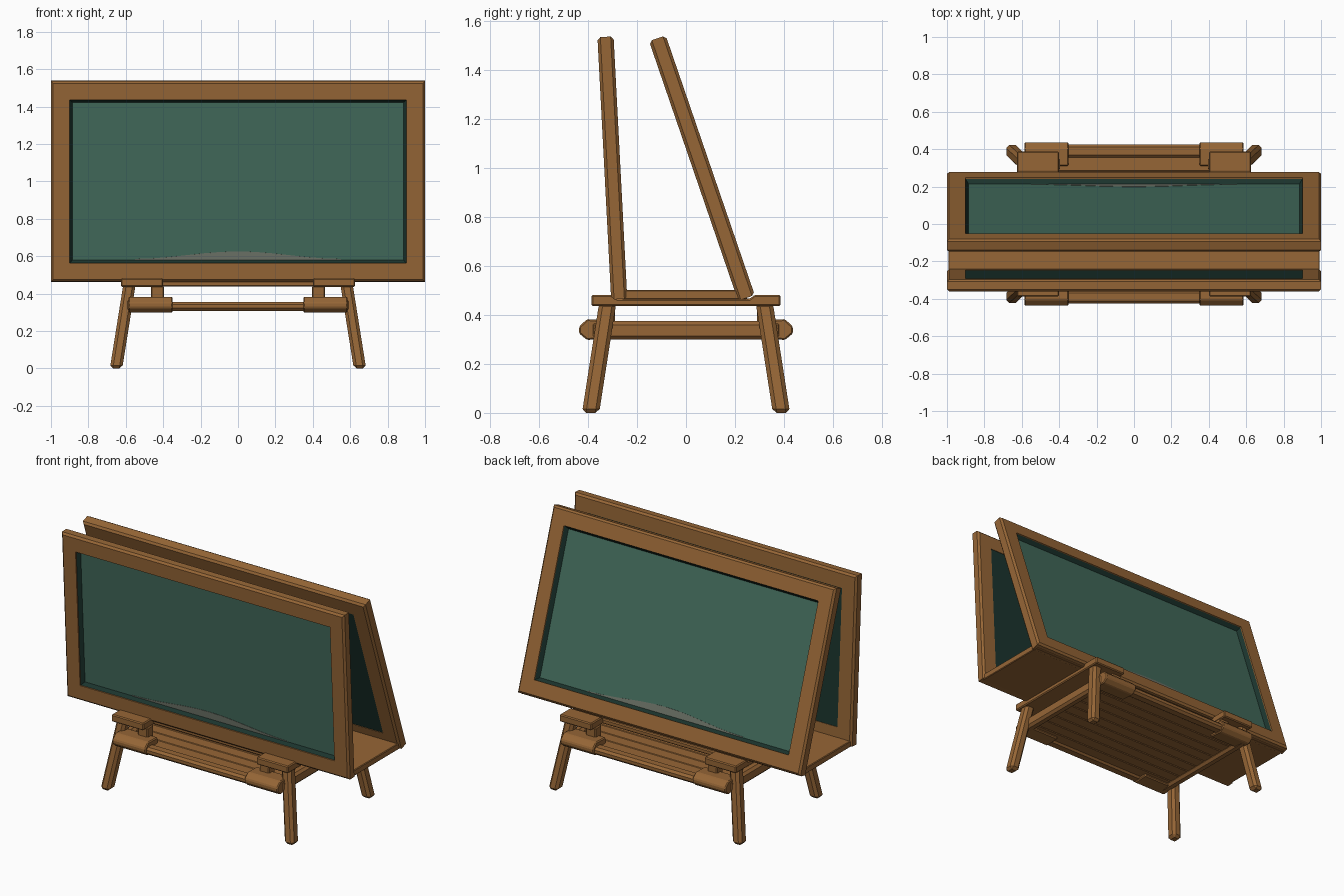
import bpy, bmesh, math
from mathutils import Vector

if "Cube" in bpy.data.objects:
    bpy.data.objects.remove(bpy.data.objects["Cube"])


def material(name, rgb):
    m = bpy.data.materials.new(name)
    lin = [((c / 255 + 0.055) / 1.055) ** 2.4 for c in rgb]
    m.diffuse_color = (*lin, 1)
    m.use_nodes = True
    m.node_tree.nodes["Principled BSDF"].inputs["Base Color"].default_value = m.diffuse_color
    return m


WOOD = material("warm_wood", (150, 102, 54))
GREEN = material("board_green", (66, 106, 91))
DARK = material("dark_green", (27, 52, 45))
DUST = material("chalk_dust", (108, 114, 103))


def finish(name, bm, mats, bevel=0.0):
    bmesh.ops.recalc_face_normals(bm, faces=bm.faces[:])
    me = bpy.data.meshes.new(name)
    bm.to_mesh(me)
    bm.free()
    for m in mats:
        me.materials.append(m)
    ob = bpy.data.objects.new(name, me)
    bpy.context.collection.objects.link(ob)
    if bevel:
        b = ob.modifiers.new("chamfer", 'BEVEL')
        b.width = bevel
        b.segments = 1
    return ob


def box(name, x, y, z, bevel=0.006):
    bm = bmesh.new()
    bmesh.ops.create_cube(bm, size=1)
    for v in bm.verts:
        v.co = Vector([(r[0] + r[1]) / 2 + c * (r[1] - r[0]) for c, r in zip(v.co, (x, y, z))])
    return finish(name, bm, [WOOD], bevel)


def prism_x(name, profile, x0, x1, bevel=0.006):
    """Extrude a (y, z) profile along x."""
    bm = bmesh.new()
    a = [bm.verts.new((x0, y, z)) for y, z in profile]
    b = [bm.verts.new((x1, y, z)) for y, z in profile]
    bm.faces.new(a)
    bm.faces.new(b)
    n = len(a)
    for i in range(n):
        bm.faces.new((a[i], a[(i + 1) % n], b[(i + 1) % n], b[i]))
    return finish(name, bm, [WOOD], bevel)


def board(side, base, top, facing, t):
    """Framed panel; local coords are x, depth (+ is outward) and height."""
    base, top = Vector((0, *base)), Vector((0, *top))
    length = (top - base).length
    up = (top - base).normalized()
    out = up.cross(Vector((1, 0, 0))) * facing

    def place(x, d, h):
        return base + Vector((x, 0, 0)) + out * d + up * h

    def rings(bm, profile):
        return [[bm.verts.new(place(sx * (1 - i), d, i if sz < 0 else length - i))
                 for sx, sz in ((-1, -1), (1, -1), (1, 1), (-1, 1))] for i, d in profile]

    def skin(bm, a, b):
        for k in range(4):
            bm.faces.new((a[k], a[(k + 1) % 4], b[(k + 1) % 4], b[k]))

    # wooden frame: chamfered section swept round the rectangle
    c = 0.012
    bm = bmesh.new()
    loops = rings(bm, [(c, t), (0, t - c), (0, c - t), (c, -t), (0.1, -t), (0.1, t)])
    for i in range(len(loops)):
        skin(bm, loops[i], loops[(i + 1) % len(loops)])
    finish(side + "_frame", bm, [WOOD])

    # writing panel: dark rim and inside, light green outer face
    face_d = 0.004
    bm = bmesh.new()
    r = rings(bm, [(0.099, 0.003 - t), (0.099, t - 0.006), (0.116, face_d)])
    bm.faces.new(r[0])
    skin(bm, r[0], r[1])
    skin(bm, r[1], r[2])
    for f in bm.faces:
        f.material_index = 1
    bm.faces.new(r[2]).material_index = 0
    finish(side + "_panel", bm, [GREEN, DARK])

    # chalk dust heaped along the bottom of the panel
    bm = bmesh.new()
    for d in (face_d + 0.002,):
        lo, hi = [], []
        for i in range(13):
            x = -0.55 + 1.1 * i / 12
            lo.append(bm.verts.new(place(x, d, 0.116)))
            hi.append(bm.verts.new(place(x, d, 0.121 + 0.04 * math.cos(x / 1.1 * math.pi) ** 2)))
        for i in range(12):
            f = bm.faces.new((lo[i], lo[i + 1], hi[i + 1], hi[i]))
        geom = bmesh.ops.extrude_face_region(bm, geom=bm.faces[:])["geom"]
        for v in geom:
            if isinstance(v, bmesh.types.BMVert):
                v.co -= out * 0.004
    finish(side + "_chalk_dust", bm, [DUST])


# two boards and the shelf joining them
board("front", (-0.273, 0.465), (-0.329, 1.537), -1, 0.033)
board("rear", (0.247, 0.47), (-0.117, 1.531), 1, 0.036)
box("joining_shelf", (-0.992, 0.992), (-0.262, 0.25), (0.463, 0.502), 0.004)

# beams under the boards
box("cross_beam", (-0.6, 0.6), (-0.28, 0.27), (0.437, 0.468))
for s, side in ((-1, "left"), (1, "right")):
    prism_x(side + "_top_beam",
            [(-0.387, 0.436), (0.387, 0.436), (0.387, 0.482), (0.28, 0.482),
             (0.26, 0.466), (-0.28, 0.466), (-0.3, 0.482), (-0.387, 0.482)],
            s * 0.4, s * 0.625)

# splayed legs, short posts and rail end blocks at the four corners
for sx, a in ((-1, "left"), (1, "right")):
    for sy, b in ((-1, "front"), (1, "rear")):
        bm = bmesh.new()
        bmesh.ops.create_cube(bm, size=1)
        for v in bm.verts:
            cx, cy, z = (0.58, 0.32, 0.45) if v.co.z > 0 else (0.652, 0.39, 0)
            v.co = (sx * cx + v.co.x * 0.066, sy * cy + v.co.y * 0.07, z)
        finish(f"{b}_{a}_leg", bm, [WOOD], 0.016)
        box(f"{b}_{a}_post", sorted((sx * 0.395, sx * 0.465)),
            sorted((sy * 0.29, sy * 0.35)), (0.34, 0.44))
        prism_x(f"{b}_{a}_rail_block",
                [(sy * y, z) for y, z in ((0.31, 0.305), (0.405, 0.298), (0.437, 0.325),
                                          (0.437, 0.352), (0.405, 0.383), (0.31, 0.38))],
                sx * 0.35, sx * 0.585)

# lower tray: side rails, long rails and planks
for s, a in ((-1, "left"), (1, "right")):
    box(a + "_tray_rail", sorted((s * 0.53, s * 0.59)), (-0.39, 0.39), (0.3, 0.375), 0.015)
for s, a in ((-1, "front"), (1, "rear")):
    box(a + "_tray_rail", (-0.5, 0.5), sorted((s * 0.355, s * 0.425)), (0.308, 0.355), 0.014)
N = 9
for i in range(N):
    w = 0.72 / N
    y = -0.36 + i * w
    box(f"tray_plank_{i + 1}", (-0.55, 0.55), (y, y + w), (0.318, 0.344), 0.005)
